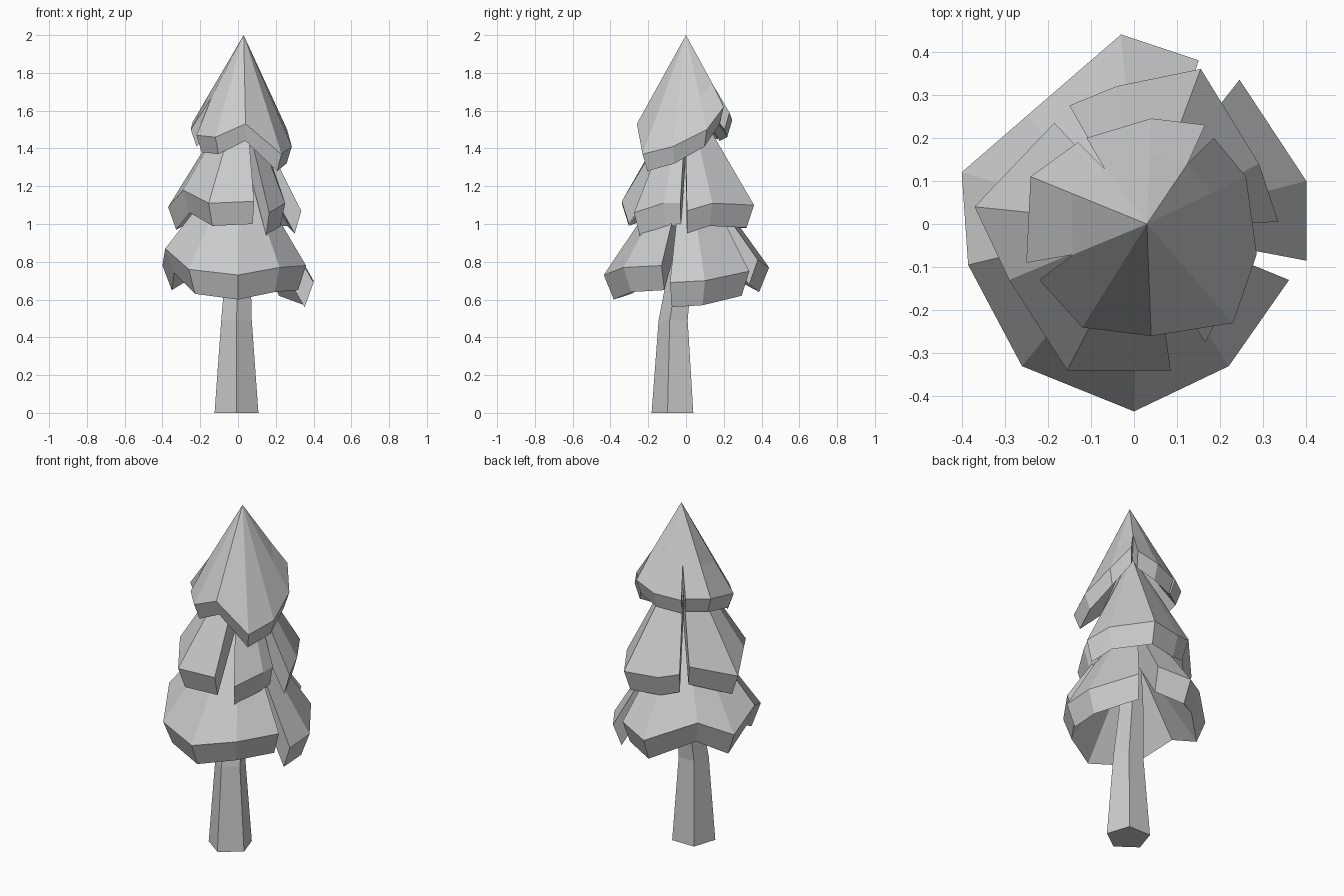
import bpy
import bmesh
import math
from mathutils import Vector

if "Cube" in bpy.data.objects:
    bpy.data.objects.remove(bpy.data.objects["Cube"], do_unlink=True)

grey = bpy.data.materials.new("plain_grey")
grey.use_nodes = True
colour = (0.6, 0.6, 0.6, 1)
grey.diffuse_color = colour
grey.node_tree.nodes["Principled BSDF"].inputs["Base Color"].default_value = colour


def finish(bm, name):
    bmesh.ops.remove_doubles(bm, verts=bm.verts[:], dist=0.0005)
    bmesh.ops.recalc_face_normals(bm, faces=bm.faces[:])
    mesh = bpy.data.meshes.new(name)
    bm.to_mesh(mesh)
    bm.free()
    mesh.materials.append(grey)
    obj = bpy.data.objects.new(name, mesh)
    bpy.context.collection.objects.link(obj)
    return obj


def add_face(bm, points):
    bm.faces.new([bm.verts.new(p) for p in points])


def foliage_tier(name, apex, petals, split, lip, taper, hollow):
    """Drooping shell of petals, joined above the slits and thick at the rim."""
    bm = bmesh.new()
    apex = Vector(apex)
    inner_apex = apex - Vector((0, 0, hollow))
    axis = Vector((apex.x, apex.y, 0))

    def low(p):
        q = axis + (p - axis) * taper
        q.z = p.z - lip
        return q

    petals = [[Vector(p) for p in petal] for petal in petals]
    for i, petal in enumerate(petals):
        before = petals[i - 1][-1]
        after = petals[(i + 1) % len(petals)][0]
        columns = []
        for j, p in enumerate(petal):
            # Neighbouring petals meet at one point at the head of each slit
            root = p
            if j == 0:
                root = (p + before) / 2
            elif j == len(petal) - 1:
                root = (p + after) / 2
            columns.append([apex.lerp(root, split), p, low(p),
                            inner_apex.lerp(low(root), split)])
        for a, b in zip(columns, columns[1:]):
            add_face(bm, [apex, a[0], b[0]])
            add_face(bm, [inner_apex, b[3], a[3]])
            for k in range(3):
                add_face(bm, [a[k], a[k + 1], b[k + 1], b[k]])
        # Cut edges of the petal
        add_face(bm, columns[0][::-1])
        add_face(bm, columns[-1])
    return finish(bm, name)


# Bent five-sided trunk
bm = bmesh.new()
rings = []
for x, y, z, r in [(-0.008, -0.06, 0, 0.122), (-0.008, -0.06, 0.49, 0.085),
                   (0, -0.025, 0.75, 0.07), (0.02, 0, 1.6, 0.03)]:
    ring = []
    for k in range(5):
        a = math.tau * k / 5 - math.pi / 2
        ring.append(bm.verts.new((x + r * math.cos(a), y + r * math.sin(a), z)))
    rings.append(ring)
for lower, upper in zip(rings, rings[1:]):
    for k in range(5):
        n = (k + 1) % 5
        bm.faces.new([lower[k], lower[n], upper[n], upper[k]])
bm.faces.new(rings[0][::-1])
bm.faces.new(rings[-1])
finish(bm, "trunk")

# Lower foliage
foliage_tier("lower_foliage", (0.01, 0, 1.38), [
    [(.4, -.085, .69), (.4, .1, .7), (.245, .335, .75)],
    [(.15, .38, .81), (-.03, .44, .77), (-.25, .25, .86), (-.4, .12, .78),
     (-.385, -.095, .87), (-.26, -.33, .76), (0, -.435, .73),
     (.22, -.33, .77), (.36, -.13, .78)],
], split=0.3, lip=0.13, taper=0.88, hollow=0.25)

# Middle foliage
foliage_tier("middle_foliage", (0.02, 0, 1.72), [
    [(.335, .005, 1.07), (.29, .14, 1.11), (.155, .36, 1.1),
     (-.04, .32, 1.1), (-.15, .275, 1.13)],
    [(-.185, .235, 1.17), (-.37, .04, 1.09), (-.29, -.13, 1.18),
     (-.155, -.34, 1.11), (.085, -.34, 1.12)],
    [(.165, -.275, 1.06), (.25, -.12, 1.11), (.25, -.03, 1.11)],
], split=0.3, lip=0.12, taper=0.89, hollow=0.25)

# Pointed top foliage
foliage_tier("top_foliage", (0.03, 0, 2), [
    [(.165, .23, 1.59), (.04, .245, 1.55), (-.11, .2, 1.53)],
    [(-.13, .19, 1.54), (-.24, .11, 1.54), (-.25, -.09, 1.5)],
    [(-.22, -.13, 1.47), (-.12, -.24, 1.46), (.04, -.26, 1.53),
     (.23, -.23, 1.37), (.285, -.07, 1.41), (.26, .11, 1.5), (.185, .2, 1.62)],
], split=0.65, lip=0.09, taper=0.89, hollow=0.25)
